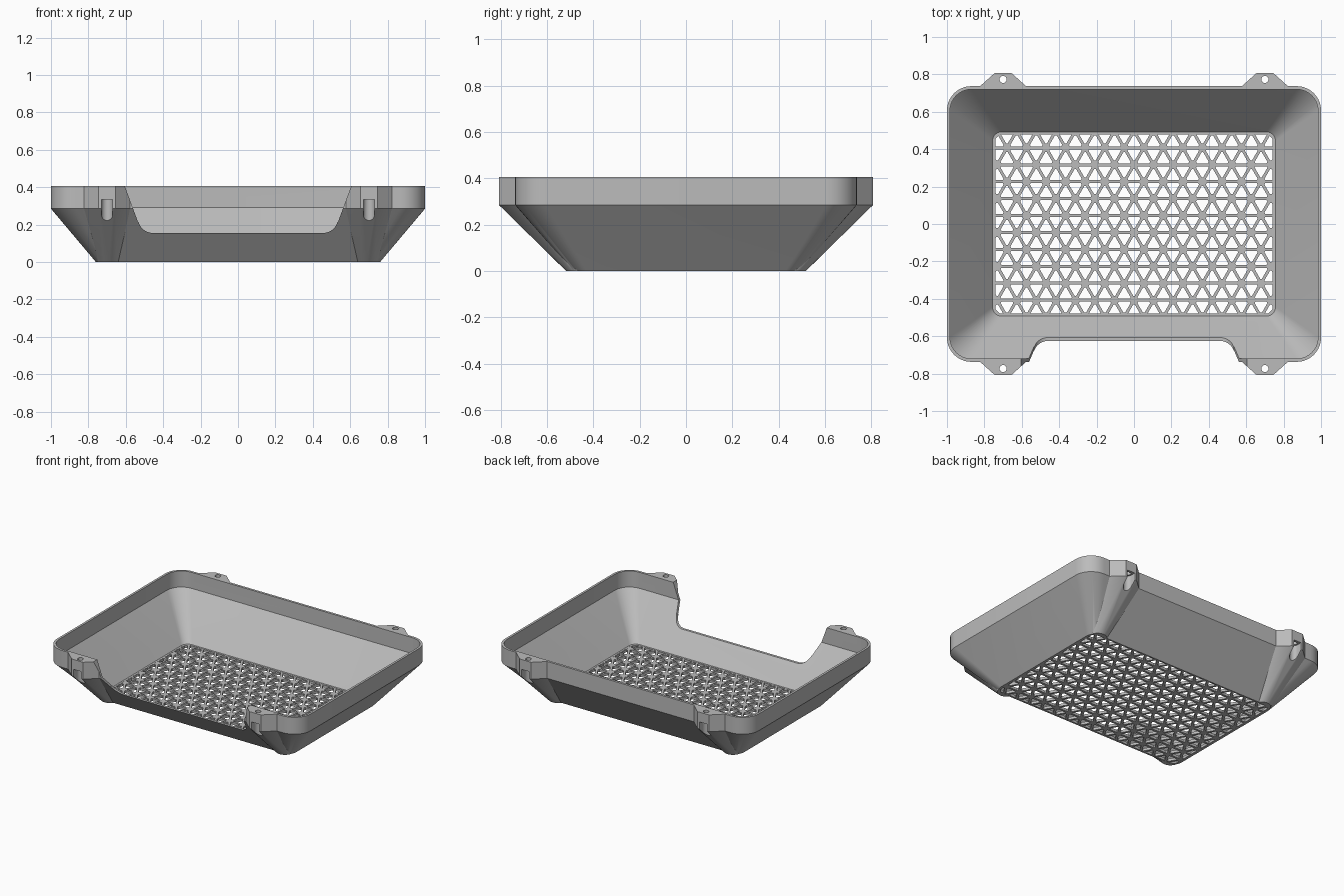
import bpy, bmesh, math
from mathutils import Vector

if "Cube" in bpy.data.objects:
    bpy.data.objects.remove(bpy.data.objects["Cube"], do_unlink=True)

grey = bpy.data.materials.new("warm_grey_plastic")
grey.use_nodes = True
colour = (0.5, 0.5, 0.5, 1)
grey.diffuse_color = colour
grey.node_tree.nodes["Principled BSDF"].inputs["Base Color"].default_value = colour

TOP, KINK, FLOOR = 0.405, 0.285, 0.02
TAB_X = 0.7


def add_object(name, bm):
    bmesh.ops.recalc_face_normals(bm, faces=bm.faces)
    mesh = bpy.data.meshes.new(name)
    bm.to_mesh(mesh)
    bm.free()
    mesh.materials.append(grey)
    obj = bpy.data.objects.new(name, mesh)
    bpy.context.collection.objects.link(obj)
    return obj


def arc(cx, cy, r, start, end, steps):
    angles = [math.radians(start + (end - start) * i / steps) for i in range(steps + 1)]
    return [(cx + r * math.cos(a), cy + r * math.sin(a)) for a in angles]


def rounded_rect(hx, hy, r, steps=10):
    pts = []
    for i, (sx, sy) in enumerate([(1, 1), (-1, 1), (-1, -1), (1, -1)]):
        pts += arc(sx * (hx - r), sy * (hy - r), r, i * 90, i * 90 + 90, steps)
    return pts


def loft(name, rings):
    """Closed solid through rings of 3D points with equal counts."""
    bm = bmesh.new()
    loops = [[bm.verts.new(p) for p in ring] for ring in rings]
    for a, b in zip(loops, loops[1:]):
        for i in range(len(a)):
            j = (i + 1) % len(a)
            bm.faces.new((a[i], a[j], b[j], b[i]))
    bm.faces.new(loops[0])
    bm.faces.new(loops[-1])
    return add_object(name, bm)


def at_z(pts, z):
    return [(x, y, z) for x, y in pts]


def prism(name, pts, z0, z1):
    return loft(name, [at_z(pts, z0), at_z(pts, z1)])


def boolean(target, tool, operation):
    mod = target.modifiers.new("boolean", "BOOLEAN")
    mod.operation = operation
    mod.solver = "EXACT"
    mod.object = tool
    bpy.context.view_layer.objects.active = target
    bpy.ops.object.modifier_apply(modifier=mod.name)
    bpy.data.objects.remove(tool, do_unlink=True)


def smooth(obj):
    bpy.ops.object.select_all(action="DESELECT")
    obj.select_set(True)
    bpy.context.view_layer.objects.active = obj
    bpy.ops.object.shade_smooth_by_angle(angle=math.radians(28))


# Outer shell: sloped basin below an upright rim
upper = rounded_rect(1.0, 0.737, 0.13)
tray = loft("tray_body", [at_z(rounded_rect(0.76, 0.49, 0.06), 0),
                          at_z(upper, KINK), at_z(upper, TOP)])

# Four screw tabs with gussets tapering to the floor corners
corners = [(sx, sy) for sx in (-1, 1) for sy in (-1, 1)]
tab = [(0.575, 0.735), (0.655, 0.807), (0.745, 0.807), (0.825, 0.735),
       (0.8, 0.66), (0.6, 0.66)]
foot = arc(0.69, 0.457, 0.06, 0, 360, 24)[:-1]
for sx, sy in corners:
    bm = bmesh.new()
    for x, y, z in at_z(foot, 0) + at_z(tab, KINK) + at_z(tab, TOP):
        bm.verts.new((sx * x, sy * y, z))
    hull = bmesh.ops.convex_hull(bm, input=bm.verts[:])
    loose = [v for v in bm.verts if not v.link_faces]
    bmesh.ops.delete(bm, geom=loose, context="VERTS")
    bmesh.ops.dissolve_limit(bm, angle_limit=0.01, verts=bm.verts, edges=bm.edges)
    boolean(tray, add_object("gusset", bm), "UNION")

# Hollow interior and open floor
inner = rounded_rect(0.984, 0.72, 0.115)
boolean(tray, loft("cavity", [at_z(rounded_rect(0.757, 0.493, 0.05), FLOOR),
                              at_z(inner, KINK + 0.006), at_z(inner, 0.5)]), "DIFFERENCE")
boolean(tray, prism("floor_opening", rounded_rect(0.744, 0.483, 0.04), -0.1, 0.1),
        "DIFFERENCE")

# Wide front entry with rounded lower corners
side = [(0.645, 0.52), (0.605, TOP), (0.535, 0.215)]
side += arc(0.455, 0.235, 0.08, -15, -90, 8)
entry = side + [(-x, z) for x, z in reversed(side)]
boolean(tray, loft("entry_cutter", [[(x, y, z) for x, z in entry] for y in (-1, -0.4)]),
        "DIFFERENCE")

# Screw holes and the open pockets beneath them
for sx, sy in corners:
    pocket = arc(TAB_X, 0.773, 0.03, 180, 360, 12) + [(0.73, 0.9), (0.67, 0.9)]
    hole = arc(TAB_X, 0.773, 0.019, 0, 360, 20)[:-1]
    for name, pts, z0, z1 in (("pocket", pocket, 0.19, 0.335), ("hole", hole, 0.3, 0.5)):
        boolean(tray, prism(name, [(sx * x, sy * y) for x, y in pts], z0, z1), "DIFFERENCE")
smooth(tray)

# Floor lattice: triangular grid with blunted corners, each cell opened
S = 0.1045
H = S * math.sqrt(3) / 2
COLS, ROWS = 18, 14
bm = bmesh.new()
grid = [[bm.verts.new(((c - COLS / 2 + (r % 2) / 2) * S, (r - ROWS / 2 + 0.5) * H, 0.001))
         for c in range(COLS + 1)] for r in range(ROWS + 1)]
for r in range(ROWS):
    for c in range(COLS):
        a, b = grid[r][c], grid[r][c + 1]
        d, e = grid[r + 1][c], grid[r + 1][c + 1]
        cells = [(a, b, d), (b, e, d)] if r % 2 == 0 else [(a, b, e), (a, e, d)]
        for cell in cells:
            bm.faces.new(cell)
nodes = bmesh.ops.bevel(bm, geom=bm.verts[:], offset=0.018, segments=1,
                        affect="VERTICES", profile=0.5)
for f in bm.faces:
    f.tag = False
    f.material_index = 0
for f in nodes["faces"]:
    f.material_index = 1

# Trim the lattice to the floor outline
for sx, sy in corners:
    for co, no in (((sx * 0.748, 0, 0), (sx, 0, 0)), ((0, sy * 0.486, 0), (0, sy, 0)),
                   ((sx * 0.735, sy * 0.473, 0), (sx, sy, 0))):
        bmesh.ops.bisect_plane(bm, geom=bm.verts[:] + bm.edges[:] + bm.faces[:],
                               plane_co=Vector(co), plane_no=Vector(no), clear_outer=True)
cells = [f for f in bm.faces if f.material_index == 0 and f.calc_area() > 0.0009]
bmesh.ops.inset_individual(bm, faces=cells, thickness=0.008, use_even_offset=True)
bmesh.ops.delete(bm, geom=cells, context="FACES")
for f in bm.faces:
    f.material_index = 0
up = bmesh.ops.extrude_face_region(bm, geom=bm.faces[:], use_keep_orig=True)
bmesh.ops.translate(bm, vec=(0, 0, FLOOR - 0.002),
                    verts=[v for v in up["geom"] if isinstance(v, bmesh.types.BMVert)])
add_object("floor_lattice", bm)
